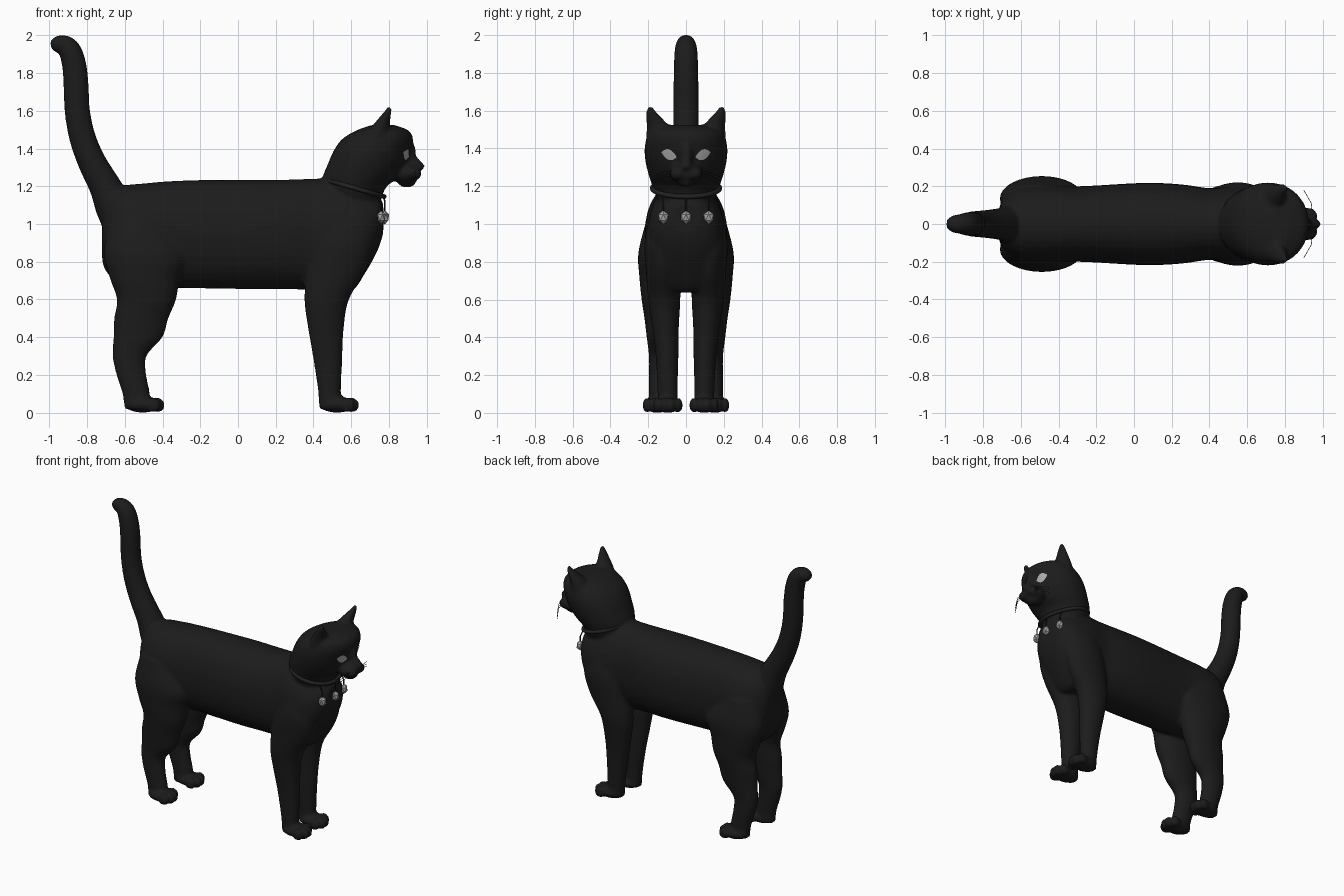
import bpy, bmesh, math
from mathutils import Vector, Matrix

if "Cube" in bpy.data.objects:
    bpy.data.objects.remove(bpy.data.objects["Cube"])


def material(name, rgb):
    m = bpy.data.materials.new(name)
    m.diffuse_color = (*rgb, 1)
    m.use_nodes = True
    m.node_tree.nodes["Principled BSDF"].inputs["Base Color"].default_value = m.diffuse_color
    return m


FUR = material("black fur", (0.0115, 0.0115, 0.0115))
BAND = material("dark collar", (0.016, 0.016, 0.016))
SILVER = material("silver", (0.36, 0.36, 0.36))
EYE = material("pale grey eye", (0.42, 0.42, 0.42))


def finish(bm, name, mat, smooth=True):
    bmesh.ops.recalc_face_normals(bm, faces=bm.faces)
    me = bpy.data.meshes.new(name)
    bm.to_mesh(me)
    bm.free()
    me.materials.append(mat)
    for p in me.polygons:
        p.use_smooth = smooth
    ob = bpy.data.objects.new(name, me)
    bpy.context.collection.objects.link(ob)
    return ob


def spline(rows, steps=5):
    """Catmull-Rom interpolation of number rows."""
    out = []
    for i in range(len(rows) - 1):
        a, b, c, d = (rows[max(i - 1, 0)], rows[i], rows[i + 1], rows[min(i + 2, len(rows) - 1)])
        for k in range(steps):
            t = k / steps
            out.append([0.5 * (2 * q + (r - p) * t + (2 * p - 5 * q + 4 * r - s) * t * t
                               + (3 * q - p - 3 * r + s) * t ** 3)
                        for p, q, r, s in zip(a, b, c, d)])
    return out + [list(rows[-1])]


def loft(bm, rings, n=32, power=2.0):
    """Skin closed superellipse rings given as (centre, half axis, half axis)."""
    loops = []
    for c, a, b in rings:
        loop = []
        for i in range(n):
            t = math.tau * i / n
            u, v = math.cos(t), math.sin(t)
            u = math.copysign(abs(u) ** (2 / power), u)
            v = math.copysign(abs(v) ** (2 / power), v)
            loop.append(bm.verts.new(Vector(c) + u * Vector(a) + v * Vector(b)))
        loops.append(loop)
    for p, q in zip(loops, loops[1:]):
        for i in range(n):
            j = (i + 1) % n
            bm.faces.new((p[i], p[j], q[j], q[i]))
    bm.faces.new(loops[0][::-1])
    bm.faces.new(loops[-1])


def upright(bm, rows, side=1, power=2.0):
    """Rows are z, x, y, half depth, half width."""
    loft(bm, [((x, y * side, z), (rx, 0, 0), (0, ry, 0))
              for z, x, y, rx, ry in spline(rows)], power=power)


def ball(bm, c, r):
    m = Matrix.Translation(c) @ Matrix.Diagonal((*r, 1))
    bmesh.ops.create_uvsphere(bm, u_segments=24, v_segments=14, radius=1, matrix=m)


bm = bmesh.new()
# Torso: x, centre z, half width, half height
TORSO = [(-.72, .93, .05, .12), (-.70, .95, .12, .20), (-.62, .935, .19, .265),
         (-.5, .935, .21, .28), (-.3, .945, .20, .285), (.05, .945, .218, .29),
         (.25, .945, .21, .29), (.4, .945, .19, .295), (.5, .945, .20, .295),
         (.6, .925, .205, .285), (.68, .96, .185, .21), (.74, 1.0, .14, .14),
         (.77, 1.03, .08, .08)]
loft(bm, [((x, 0, z), (0, ry, 0), (0, 0, rz)) for x, z, ry, rz in spline(TORSO)], power=2.2)

# Tail: x, z, radius
tail = spline([(-.62, 1.03, .11), (-.66, 1.1, .10), (-.705, 1.2, .085), (-.775, 1.33, .075),
               (-.825, 1.46, .07), (-.852, 1.6, .067), (-.859, 1.75, .066), (-.87, 1.85, .064),
               (-.892, 1.92, .06), (-.925, 1.95, .052), (-.965, 1.95, .043), (-.992, 1.945, .022)])
rings = []
for i, (x, z, r) in enumerate(tail):
    p, q = tail[max(i - 1, 0)], tail[min(i + 1, len(tail) - 1)]
    d = Vector((q[0] - p[0], 0, q[1] - p[1])).normalized()
    rings.append(((x, 0, z), (0, r, 0), Vector((-d.z, 0, d.x)) * r))
loft(bm, rings)

# Neck and skull
upright(bm, [(1.08, .63, 0, .11, .13), (1.15, .62, 0, .145, .16), (1.2, .625, 0, .165, .178),
             (1.25, .65, 0, .20, .195), (1.32, .685, 0, .208, .213), (1.39, .712, 0, .204, .22),
             (1.45, .74, 0, .188, .21), (1.495, .765, 0, .14, .18), (1.525, .77, 0, .06, .09)])
# Muzzle, bridge, nose and chin
ball(bm, (.89, 0, 1.27), (.075, .09, .06))
ball(bm, (.885, 0, 1.37), (.06, .042, .09))
ball(bm, (.93, 0, 1.315), (.045, .036, .04))
ball(bm, (.965, 0, 1.305), (.026, .028, .02))
ball(bm, (.895, 0, 1.228), (.05, .05, .035))

FRONT_LEG = [(1.05, .56, .10, .12, .09), (.9, .555, .12, .16, .10), (.75, .52, .12, .155, .092),
             (.6, .47, .115, .118, .085), (.45, .466, .108, .095, .07), (.3, .475, .10, .078, .06),
             (.12, .485, .098, .061, .053), (.02, .488, .096, .058, .052)]
HIND_LEG = [(1.02, -.53, .11, .15, .10), (.85, -.49, .135, .222, .117), (.72, -.495, .14, .187, .107),
            (.6, -.485, .14, .157, .095), (.5, -.513, .14, .144, .08), (.4, -.53, .14, .13, .068),
            (.3, -.575, .14, .09, .056), (.2, -.565, .143, .079, .053),
            (.1, -.54, .145, .072, .052), (.02, -.54, .145, .062, .052)]
EAR = [(1.43, .735, .14, .06, .072), (1.5, .75, .143, .052, .066),
       (1.56, .777, .168, .032, .042), (1.6, .796, .186, .018, .024), (1.622, .803, .19, .01, .014)]
for s in (1, -1):
    upright(bm, FRONT_LEG, s)
    upright(bm, HIND_LEG, s)
    upright(bm, EAR, s)
    ball(bm, (.925, .042 * s, 1.265), (.048, .045, .036))     # whisker pad
    # Paws with four toes
    for px, py in ((.525, .096), (-.505, .152)):
        ball(bm, (px, py * s, .043), (.095, .07, .043))
        for k, dx in enumerate((.055, .078, .078, .055)):
            ball(bm, (px + dx, (py + (k - 1.5) * .037) * s, .04), (.04, .023, .04))

cat_body = finish(bm, "cat_body", FUR)
rm = cat_body.modifiers.new("blend", 'REMESH')
rm.mode = 'VOXEL'
rm.voxel_size = .011
rm.use_smooth_shade = True
sm = cat_body.modifiers.new("soften", 'SMOOTH')
sm.factor = .5
sm.iterations = 5
bpy.context.view_layer.update()
surface = cat_body.evaluated_get(bpy.context.evaluated_depsgraph_get())


def front_x(y, z):
    """Front surface of the body at a given y and z."""
    hit, loc, _, _ = surface.ray_cast(Vector((2, y, z)), Vector((-1, 0, 0)))
    return loc.x if hit else .72


# Eyes: slanted almond plates lying on the face
for s in (1, -1):
    bm = bmesh.new()
    rows = []
    for i in range(9):
        u = i / 4 - 1
        h = .026 * (1 - u * u) + .002
        row = []
        for k in range(5):
            y = (.09 + .039 * u) * s
            z = 1.367 + .012 * u + h * (k / 2 - 1)
            row.append(bm.verts.new((front_x(y, z) + .005, y, z)))
        rows.append(row)
    for p, q in zip(rows, rows[1:]):
        for k in range(4):
            f = (p[k], q[k], q[k + 1], p[k + 1])
            bm.faces.new(f if s > 0 else f[::-1])
    finish(bm, "eye", EYE)


def tube(name, pts, r, mat, cyclic=False):
    cu = bpy.data.curves.new(name, 'CURVE')
    cu.dimensions = '3D'
    cu.bevel_depth = r
    cu.bevel_resolution = 2
    sp = cu.splines.new('POLY')
    sp.points.add(len(pts) - 1)
    for p, co in zip(sp.points, pts):
        p.co = (*co, 1)
    sp.use_cyclic_u = cyclic
    cu.materials.append(mat)
    ob = bpy.data.objects.new(name, cu)
    bpy.context.collection.objects.link(ob)


# Collar: tilted ring round the neck
ring = [math.tau * i / 40 for i in range(40)]
tube("collar", [(.62 + .155 * math.cos(t), .178 * math.sin(t), 1.19 - .045 * math.cos(t))
                for t in ring], .013, BAND, True)

# Three faceted pendants on short links
for y in (-.12, 0, .12):
    x = front_x(y, 1.035) + .008
    bm = bmesh.new()
    m = Matrix.Translation((x, y, 1.035)) @ Matrix.Diagonal((.026, .031, .037, 1))
    bmesh.ops.create_icosphere(bm, subdivisions=1, radius=1, matrix=m)
    finish(bm, "pendant", SILVER, False)
    tube("pendant_link", [(x, y, 1.06), (max(x, front_x(y, 1.1) + .004), y, 1.1),
                          (.62 + .155 * math.sqrt(1 - (y / .178) ** 2), y, 1.155)], .004, BAND)

# Whiskers
for s in (1, -1):
    for k in range(3):
        tube("whisker", [(.945, .06 * s, 1.255 + .012 * k), (.94, .11 * s, 1.25 + .014 * k),
                         (.90, .18 * s, 1.21 + .02 * k)], .0015, FUR)
